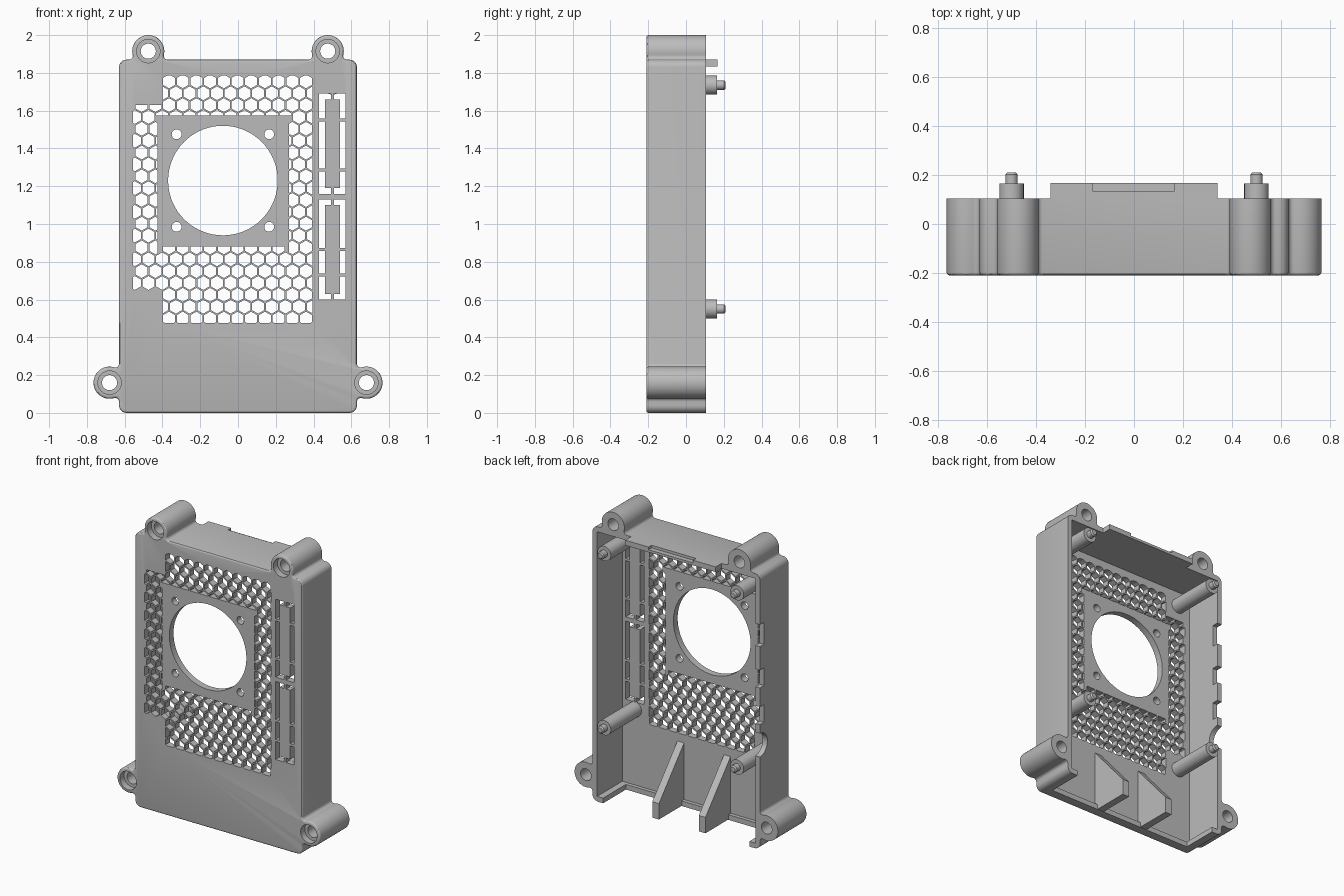
import bpy, bmesh
from math import sin, cos, pi, radians, sqrt, atan2, degrees

if "Cube" in bpy.data.objects:
    bpy.data.objects.remove(bpy.data.objects["Cube"])

grey = bpy.data.materials.new("plain grey")
grey.use_nodes = True
grey.diffuse_color = (0.5, 0.5, 0.5, 1)
grey.node_tree.nodes["Principled BSDF"].inputs["Base Color"].default_value = (0.5, 0.5, 0.5, 1)

FRONT, FLOOR, BACK = -0.21, -0.165, 0.105
W, H = 0.63, 1.87
EARS = [(s * x, z) for s in (-1, 1) for x, z in ((0.475, 1.915), (0.68, 0.16))]


def arc(cx, cz, r, a0, a1, n):
    steps = [radians(a0 + (a1 - a0) * i / n) for i in range(n + 1)]
    return [(cx + r * cos(a), cz + r * sin(a)) for a in steps]


def circle(cx, cz, r, n=32):
    return arc(cx, cz, r, 0, 360, n)[:-1]


def rect(x0, x1, z0, z1):
    return [(x0, z0), (x1, z0), (x1, z1), (x0, z1)]


def prism(bm, pts, y0=-0.3, y1=0.3):
    """Extrude an x-z outline along y; return its front face."""
    face = bm.faces.new([bm.verts.new((x, y0, z)) for x, z in pts])
    out = bmesh.ops.extrude_face_region(bm, geom=[face], use_keep_orig=True)
    moved = [v for v in out["geom"] if isinstance(v, bmesh.types.BMVert)]
    bmesh.ops.translate(bm, verts=moved, vec=(0, y1 - y0, 0))
    return face


def finish(bm, name, smooth=True):
    bmesh.ops.recalc_face_normals(bm, faces=bm.faces)
    mesh = bpy.data.meshes.new(name)
    bm.to_mesh(mesh)
    bm.free()
    ob = bpy.data.objects.new(name, mesh)
    bpy.context.collection.objects.link(ob)
    mesh.materials.append(grey)
    if smooth:
        smooth_shade(ob)
    return ob


def smooth_shade(ob):
    bpy.ops.object.select_all(action="DESELECT")
    ob.select_set(True)
    bpy.context.view_layer.objects.active = ob
    bpy.ops.object.shade_smooth_by_angle(angle=radians(30))


def cut(ob, bm):
    """Subtract the solids in bm from ob."""
    cutter = finish(bm, "cutter", False)
    cutter.hide_render = True
    mod = ob.modifiers.new("cut", "BOOLEAN")
    mod.operation, mod.solver, mod.object = "DIFFERENCE", "EXACT", cutter
    bpy.ops.object.select_all(action="DESELECT")
    bpy.context.view_layer.objects.active = ob
    bpy.ops.object.modifier_apply(modifier=mod.name)
    bpy.data.objects.remove(cutter)


def ear(origin, t, n, d, big=0.085, r=0.02):
    """Screw lug outline blended into a straight edge running along t."""
    o = sqrt((big + r) ** 2 - (d - r) ** 2)
    a = degrees(atan2(d - r, o))
    pts = (arc(-o, r, r, -90, a, 6) + arc(0, d, big, 180 + a, -a, 28)[1:-1]
           + arc(o, r, r, 180 - a, 270, 6))
    return [(origin[0] + u * t[0] + v * n[0], origin[1] + u * t[1] + v * n[1]) for u, v in pts]


# Shell outline: one half, then mirrored
c = 0.04
half = (arc(W - c, c, c, -90, 0, 6) + ear((W, 0.16), (0, 1), (1, 0), 0.05)
        + arc(W - c, H - c, c, 0, 90, 6) + ear((0.475, H), (-1, 0), (0, 1), 0.045))
bm = bmesh.new()
face = prism(bm, half + [(-x, z) for x, z in reversed(half)], FRONT, BACK)
bmesh.ops.bevel(bm, geom=list(face.edges), offset=0.012, segments=3, profile=0.5, affect="EDGES")
shell = finish(bm, "shell", False)

# Cavity and screw recesses
bm = bmesh.new()
prism(bm, rect(-0.595, 0.595, 0.035, 1.835), FLOOR, 0.3)
for x, z in EARS:
    prism(bm, circle(x, z, 0.062), -0.3, FLOOR)
cut(shell, bm)

# Bottom opening and the side wall notches
bm = bmesh.new()
prism(bm, rect(-0.55, 0.55, -0.1, 0.1), -0.14, 0.3)
for z0, z1 in ((1.38, 1.53), (1.1, 1.22), (0.85, 0.97)):
    prism(bm, rect(-0.7, -0.55, z0, z1), 0.06, 0.3)
disc = bmesh.ops.create_cone(bm, cap_ends=True, segments=32, radius1=0.08, radius2=0.08, depth=0.15)
for v in disc["verts"]:
    v.co = (v.co.z - 0.62, v.co.x + BACK, v.co.y + 0.71)
cut(shell, bm)

# Honeycomb vent, trimmed around the fan plate and post corners
FAN = (-0.425, 0.27, 0.88, 1.575)
BLOCKS = [FAN, (-0.7, -0.4, 1.63, 2), (-0.7, -0.4, 0, 0.65)]


def clip(poly, axis, limit, sign):
    out = []
    for p, q in zip(poly, poly[1:] + poly[:1]):
        a, b = sign * (limit - p[axis]), sign * (limit - q[axis])
        if a >= 0:
            out.append(p)
        if a * b < 0:
            k = a / (a - b)
            out.append((p[0] + k * (q[0] - p[0]), p[1] + k * (q[1] - p[1])))
    return out


def area(poly):
    return abs(sum(p[0] * q[1] - q[0] * p[1] for p, q in zip(poly, poly[1:] + poly[:1]))) / 2


bm = bmesh.new()
pitch = 0.0725
for row in range(22):
    cz = 1.755 - row * pitch * sqrt(3) / 2
    for col in range(-4, 13):
        cx = -0.365 + (col + (row % 2) / 2) * pitch
        cell = arc(cx, cz, (pitch - 0.009) / sqrt(3), 30, 330, 5)
        for axis, limit, sign in ((0, -0.555, -1), (0, 0.395, 1), (1, 0.475, -1), (1, 1.785, 1)):
            cell = clip(cell, axis, limit, sign)
        for x0, x1, z0, z1 in BLOCKS:
            sides = [(x0 - cx, 0, x0, 1), (cx - x1, 0, x1, -1), (z0 - cz, 1, z0, 1), (cz - z1, 1, z1, -1)]
            cell = clip(cell, *max(sides)[1:])if max(sides)[0] < pitch else cell
        if len(cell) > 2 and area(cell) > 0.0003:
            prism(bm, cell)

# Fan opening with its four mounting holes
prism(bm, circle(-0.08, 1.23, 0.29, 72))
for x in (-0.325, 0.165):
    for z in (0.985, 1.475):
        prism(bm, circle(x, z, 0.026, 20))

# Two bridged slot rings beside the vent
g = 0.008
for z0, z1, b0, b1 in ((0.6, 1.13, 0.73, 0.865), (1.16, 1.69, 1.285, 1.55)):
    for s in (-1, 1):
        for end, b, k in ((z0, b0, 1), (z1, b1, -1)):
            hook = [(g, end), (0.07, end), (0.07, b - k * g), (0.04, b - k * g),
                    (0.04, end + k * 0.03), (g, end + k * 0.03)]
            prism(bm, [(0.5 + s * u, v) for u, v in hook])
        prism(bm, [(0.5 + s * u, v) for u, v in rect(0.04, 0.07, b0 + g, b1 - g)])
for x, z in EARS:
    prism(bm, circle(x, z, 0.04))
cut(shell, bm)
smooth_shade(shell)

# Board posts with locating pins
for side, x in (("right", -0.5), ("left", 0.5)):
    for level, z in (("lower", 0.55), ("upper", 1.735)):
        bm = bmesh.new()
        prism(bm, circle(x, z, 0.05), FLOOR - 0.01, 0.165)
        pin = prism(bm, circle(x, z, 0.025, 24), 0.21, 0.16)
        bmesh.ops.bevel(bm, geom=list(pin.edges), offset=0.008, segments=1, affect="EDGES")
        finish(bm, f"{level}_{side}_post")

# Sloped ribs at the bottom opening
for name, x in (("left_rib", 0.155), ("right_rib", -0.195)):
    bm = bmesh.new()
    profile = [(FLOOR - 0.01, 0.002), (BACK, 0.002), (BACK, 0.11), (FLOOR, 0.42), (FLOOR - 0.01, 0.42)]
    rib = bm.faces.new([bm.verts.new((x - 0.025, y, z)) for y, z in profile])
    out = bmesh.ops.extrude_face_region(bm, geom=[rib], use_keep_orig=True)
    bmesh.ops.translate(bm, vec=(0.05, 0, 0),
                        verts=[v for v in out["geom"] if isinstance(v, bmesh.types.BMVert)])
    finish(bm, name, False)

# Top locating lip with a shallow latch recess
bm = bmesh.new()
prism(bm, rect(-0.34, 0.34, 1.835, H), BACK - 0.01, 0.135)
prism(bm, rect(-0.34, -0.17, 1.835, H), 0.135, 0.168)
prism(bm, rect(0.165, 0.34, 1.835, H), 0.135, 0.168)
prism(bm, rect(-0.17, 0.165, 1.835, 1.852), 0.135, 0.168)
finish(bm, "top_lip", False)
